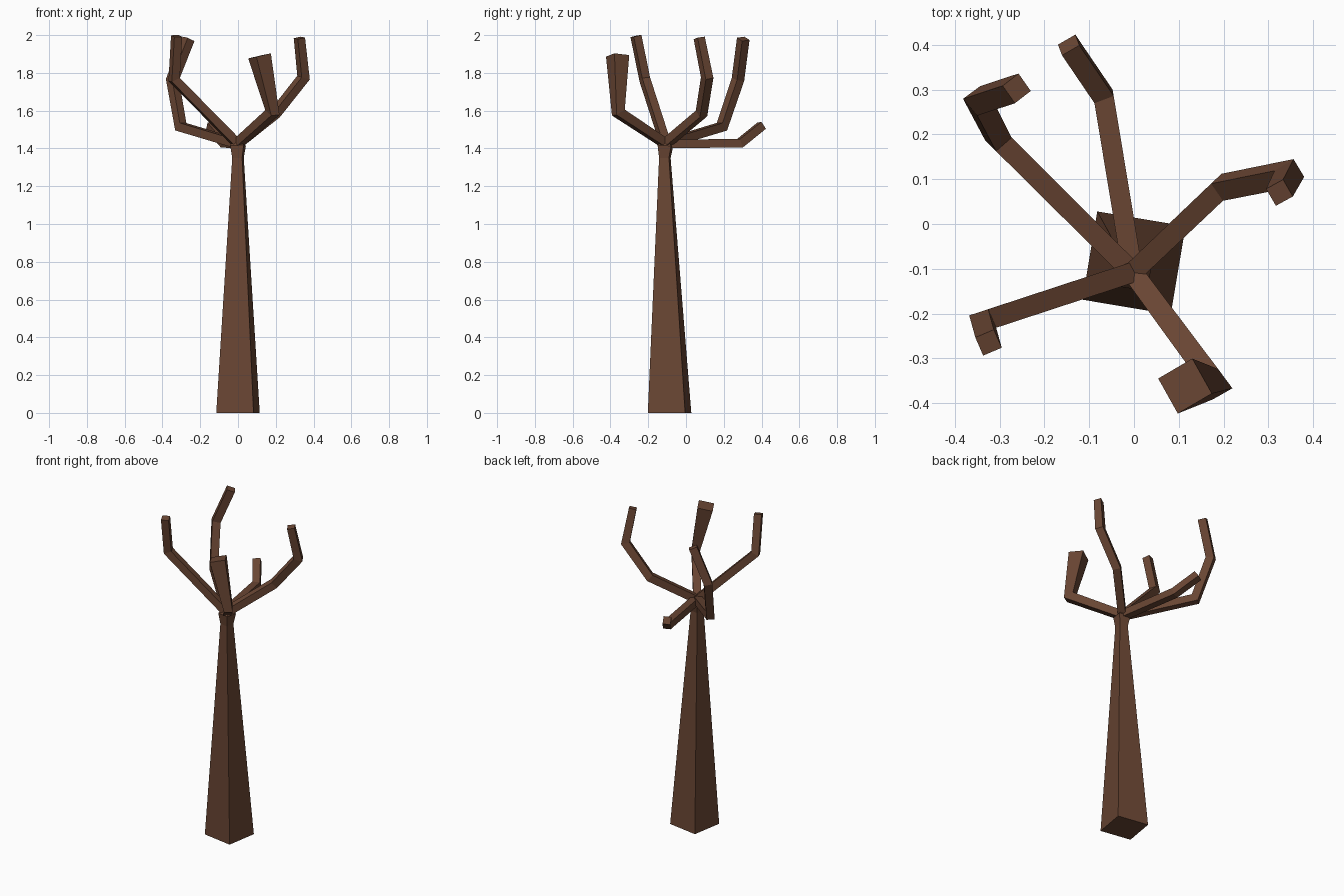
import bpy, bmesh, math
from mathutils import Vector

if "Cube" in bpy.data.objects:
    bpy.data.objects.remove(bpy.data.objects["Cube"])

bark = bpy.data.materials.new("bark")
bark.diffuse_color = (0.14, 0.06, 0.033, 1)
bark.use_nodes = True
bark.node_tree.nodes["Principled BSDF"].inputs["Base Color"].default_value = bark.diffuse_color


def sweep(name, points, sizes, side):
    """Square tube along points, mitred at joints, with flat end caps."""
    pts = [Vector(p) for p in points]
    bm = bmesh.new()
    dirs = [(b - a).normalized() for a, b in zip(pts, pts[1:])]
    side = Vector(side)
    rings = []
    for i, p in enumerate(pts):
        d0 = dirs[max(i - 1, 0)]
        d1 = dirs[min(i, len(dirs) - 1)]
        mitre = (d0 + d1).normalized()
        side = (side - d0 * side.dot(d0)).normalized()
        up = d0.cross(side)
        h = sizes[i] / 2
        ring = []
        for a, b in ((-1, -1), (1, -1), (1, 1), (-1, 1)):
            off = side * (a * h) + up * (b * h)
            # slide the corner along the incoming segment onto the mitre plane
            off -= d0 * (off.dot(mitre) / d0.dot(mitre))
            ring.append(bm.verts.new(p + off))
        rings.append(ring)
        side = d0.rotation_difference(d1) @ side
    for r, s in zip(rings, rings[1:]):
        for k in range(4):
            n = (k + 1) % 4
            bm.faces.new((r[k], r[n], s[n], s[k]))
    bm.faces.new(rings[0][::-1])
    bm.faces.new(rings[-1])
    bmesh.ops.recalc_face_normals(bm, faces=bm.faces)
    me = bpy.data.meshes.new(name)
    bm.to_mesh(me)
    bm.free()
    me.materials.append(bark)
    ob = bpy.data.objects.new(name, me)
    bpy.context.collection.objects.link(ob)
    return ob


# Tapered, slightly leaning trunk with a flared fork at the top
t = math.radians(-9.5)
trunk = sweep("trunk",
              [(0, -0.087, 0), (0, -0.112, 1.35), (0, -0.109, 1.415), (0, -0.107, 1.45)],
              [0.2, 0.053, 0.072, 0.03], (math.cos(t), math.sin(t), 0))
for v in trunk.data.vertices:
    if v.co.z < 0.1:
        v.co.z = 0

# Branches: joints after the fork, and square size at each point
hub = (-0.003, -0.108, 1.425)
branches = {
    "branch_right": ([(0.197, 0.082, 1.585), (0.347, 0.112, 1.775), (0.325, 0.07, 1.985)],
                     [0.045, 0.046, 0.047, 0.044]),
    "branch_front": ([(0.182, -0.358, 1.59), (0.114, -0.362, 1.89)],
                     [0.045, 0.05, 0.09]),
    "branch_left_front": ([(-0.338, -0.218, 1.765), (-0.325, -0.265, 1.995)],
                          [0.045, 0.045, 0.045]),
    "branch_left_back": ([(-0.303, 0.19, 1.515), (-0.347, 0.275, 1.765), (-0.262, 0.303, 1.98)],
                         [0.045, 0.046, 0.048, 0.048]),
    "branch_back": ([(-0.068, 0.285, 1.427), (-0.146, 0.4, 1.52)],
                    [0.045, 0.045, 0.045]),
}
for name, (pts, sizes) in branches.items():
    d = Vector(pts[0]) - Vector(hub)
    sweep(name, [hub] + pts, sizes, (d.y, -d.x, 0))
